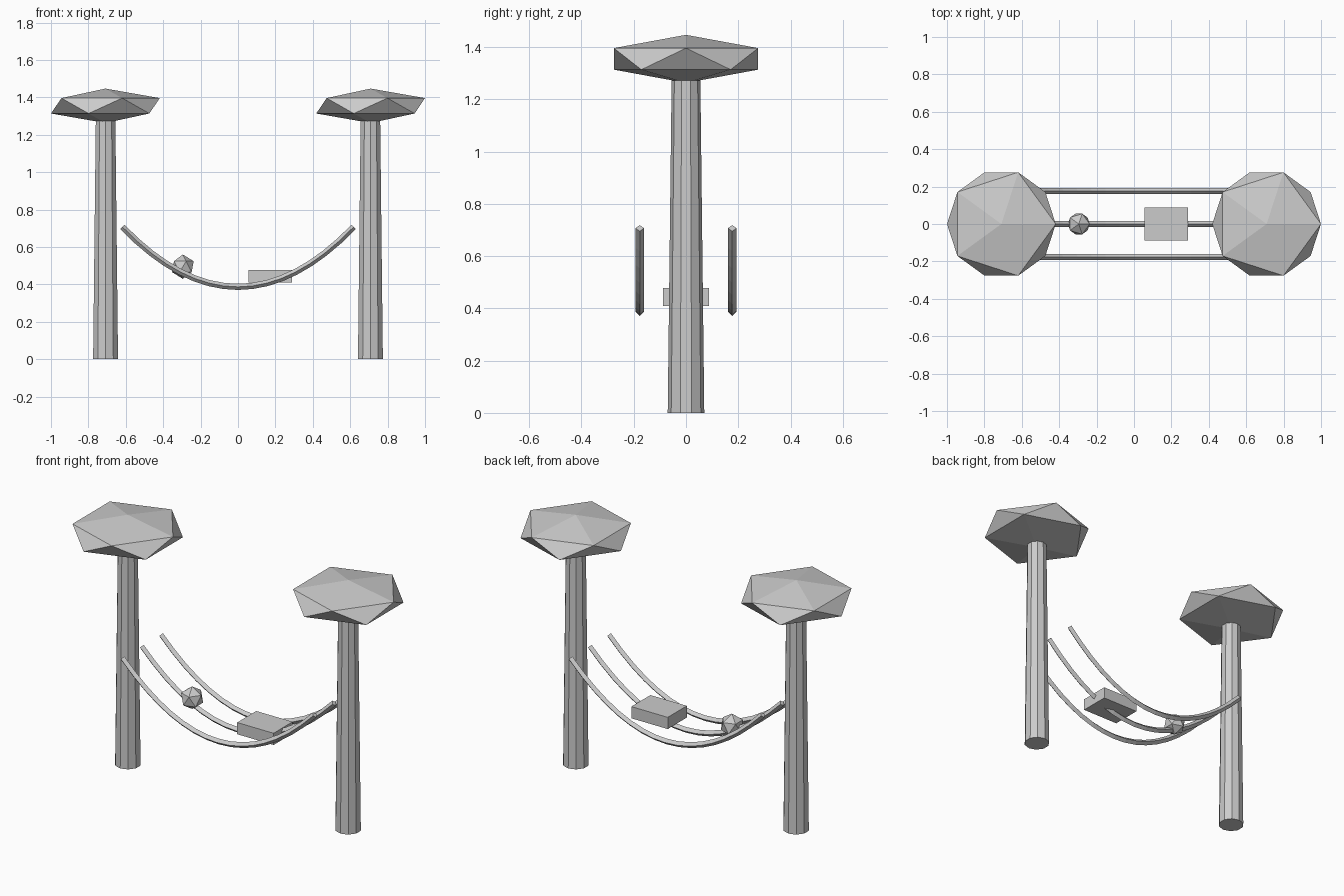
import bpy, bmesh, math
from mathutils import Matrix, Vector

cube = bpy.data.objects.get("Cube")
if cube:
    bpy.data.objects.remove(cube, do_unlink=True)

grey = bpy.data.materials.new("plain grey")
grey.use_nodes = True
colour = (0.6, 0.6, 0.6, 1)
grey.diffuse_color = colour
grey.node_tree.nodes["Principled BSDF"].inputs["Base Color"].default_value = colour


def finish(bm, name):
    bmesh.ops.recalc_face_normals(bm, faces=bm.faces)
    mesh = bpy.data.meshes.new(name)
    bm.to_mesh(mesh)
    bm.free()
    mesh.materials.append(grey)
    bpy.context.collection.objects.link(bpy.data.objects.new(name, mesh))


def ico(name, centre, scale):
    bm = bmesh.new()
    m = Matrix.Translation(centre) @ Matrix.Diagonal((*scale, 1))
    bmesh.ops.create_icosphere(bm, subdivisions=1, radius=1, matrix=m)
    finish(bm, name)


def trunk(name, x, height):
    bm = bmesh.new()
    turn = Matrix.Rotation(math.pi / 2, 4, "Z")
    bmesh.ops.create_cone(bm, cap_ends=True, segments=10, radius1=0.07, radius2=0.055,
                          depth=height, matrix=Matrix.Translation((x, 0, height / 2)) @ turn)
    # a corner of the ten-sided trunk must point along y
    if max(v.co.y for v in bm.verts) < 0.0699:
        bmesh.ops.rotate(bm, verts=bm.verts, cent=(x, 0, 0),
                         matrix=Matrix.Rotation(math.pi / 2, 3, "Z"))
    finish(bm, name)


def rope(name, y, half=0.618, low=0.387, sag=0.32, r=0.0165, steps=16):
    # diamond section swept along a sagging parabola
    bm = bmesh.new()
    side = Vector((0, r, 0))
    rings = []
    for i in range(steps + 1):
        t = 2 * i / steps - 1
        p = Vector((t * half, y, low + sag * t * t))
        up = Vector((-2 * sag * t / half, 0, 1)).normalized() * r
        rings.append([bm.verts.new(p + d) for d in (side, up, -side, -up)])
    for a, b in zip(rings, rings[1:]):
        for k in range(4):
            n = (k + 1) % 4
            bm.faces.new((a[k], a[n], b[n], b[k]))
    bm.faces.new(rings[0])
    bm.faces.new(rings[-1])
    finish(bm, name)


# Trees
for label, s in (("right", -1), ("left", 1)):
    trunk(label + "_trunk", s * 0.708, 1.273)
    ico(label + "_crown", (s * 0.709, 0, 1.355), (0.325, 0.325, 0.092))

# Hammock ropes
for label, y in (("front", -0.177), ("middle", 0), ("back", 0.177)):
    rope(label + "_rope", y)

# Pillow and ball resting in the hammock
bm = bmesh.new()
bmesh.ops.create_cube(bm, size=1, matrix=Matrix.Translation((0.173, 0, 0.444))
                      @ Matrix.Diagonal((0.234, 0.175, 0.068, 1)))
finish(bm, "pillow")
ico("ball", (-0.295, 0, 0.495), (0.065, 0.065, 0.065))
